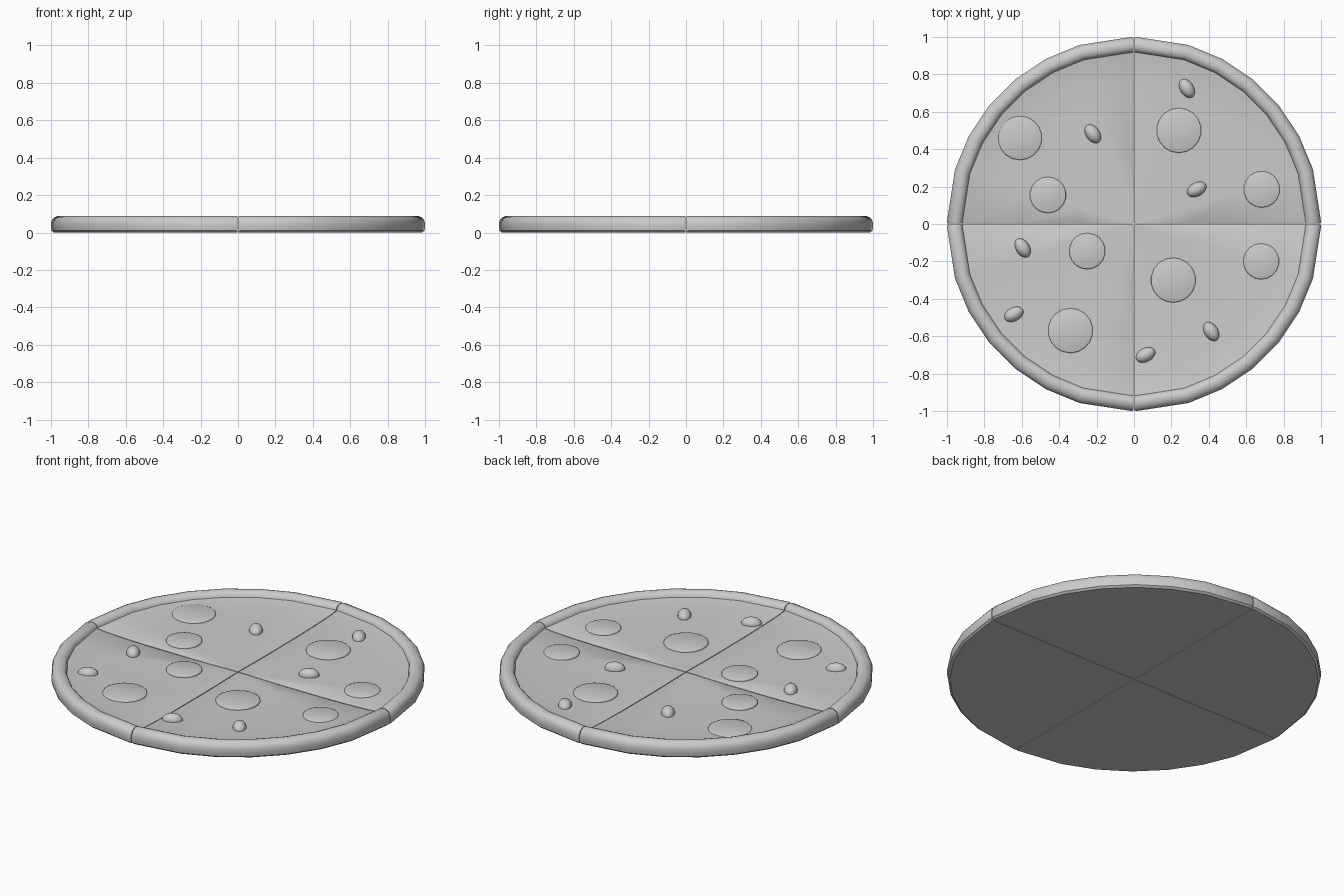
import bpy, bmesh, math
from mathutils import Matrix, Vector

if "Cube" in bpy.data.objects:
    bpy.data.objects.remove(bpy.data.objects["Cube"])

GAP = 0.002


def finish(name, bm, angle=35):
    bmesh.ops.recalc_face_normals(bm, faces=bm.faces)
    me = bpy.data.meshes.new(name)
    bm.to_mesh(me)
    bm.free()
    ob = bpy.data.objects.new(name, me)
    bpy.context.collection.objects.link(ob)
    bpy.ops.object.select_all(action='DESELECT')
    ob.select_set(True)
    bpy.context.view_layer.objects.active = ob
    bpy.ops.object.shade_smooth_by_angle(angle=math.radians(angle))
    return ob


# slice profile (radius, height): sauce surface, rolled crust, outer wall
PROFILE = [(0.30, 0.045), (0.60, 0.046), (0.78, 0.05), (0.88, 0.055), (0.917, 0.06),
           (0.921, 0.072), (0.932, 0.083), (0.948, 0.089), (0.966, 0.088), (0.984, 0.08),
           (0.995, 0.067), (1.0, 0.05), (1.0, 0.03), (0.997, 0.01), (0.985, 0.0)]
# long end segments, even ones between; doubled ends round off the cut
ANGLES = [0, 0.6, 16.9, 28.1, 39.4, 50.6, 61.9, 73.1, 89.4, 90]


def pizza_slice(name, turn):
    bm = bmesh.new()
    shift = Vector((GAP, GAP, 0))
    last = len(ANGLES) - 1
    cols = []
    for i, a in enumerate(ANGLES):
        t = math.radians(a)
        col = []
        for r, z in PROFILE:
            if i in (0, last):      # soften the crust at the cut
                if r > 0.92:
                    r -= (r - 0.92) * 0.06
                if z > 0:
                    z -= 0.003
            col.append(bm.verts.new(Vector((r * math.cos(t), r * math.sin(t), z)) + shift))
        cols.append(col)
    top = bm.verts.new(Vector((0, 0, 0.045)) + shift)
    bottom = bm.verts.new(shift)
    for a, b in zip(cols, cols[1:]):
        for j in range(len(PROFILE) - 1):
            bm.faces.new((a[j], b[j], b[j + 1], a[j + 1]))
        bm.faces.new((top, b[0], a[0]))
        bm.faces.new((bottom, a[-1], b[-1]))
    bm.faces.new([bottom, top] + cols[0])
    bm.faces.new([top, bottom] + cols[-1][::-1])
    bm.transform(Matrix.Rotation(math.radians(turn), 4, 'Z') @ Matrix.Diagonal((0.998, 0.998, 1, 1)))
    return finish(name, bm)


for k in range(4):
    pizza_slice(f"pizza_slice_{k + 1}", 90 * k)

# sausage rounds: thin discs with a softened rim
ROUNDS = [(-0.61, 0.46, 0.118), (-0.46, 0.155, 0.097), (0.24, 0.5, 0.12), (0.683, 0.185, 0.097),
          (-0.25, -0.145, 0.097), (-0.34, -0.57, 0.12), (0.21, -0.3, 0.12), (0.68, -0.2, 0.096)]
for k, (x, y, r) in enumerate(ROUNDS):
    bm = bmesh.new()
    bmesh.ops.create_cone(bm, cap_ends=True, segments=18, radius1=r, radius2=r, depth=0.024,
                          matrix=Matrix.Translation((x, y, 0.044)))
    rim = [e for e in bm.edges if all(v.co.z > 0.05 for v in e.verts)]
    bmesh.ops.bevel(bm, geom=rim, offset=0.006, segments=2, profile=0.5, affect='EDGES')
    finish(f"sausage_round_{k + 1}", bm, 50)

# olives: half-sunk ellipsoids (x, y, turn)
OLIVES = [(0.283, 0.725, -58), (-0.22, 0.482, -55), (0.335, 0.185, 28), (-0.595, -0.128, -58),
          (-0.643, -0.483, 28), (0.062, -0.7, 28), (0.413, -0.575, -58)]
for k, (x, y, turn) in enumerate(OLIVES):
    bm = bmesh.new()
    bmesh.ops.create_uvsphere(bm, u_segments=16, v_segments=10, radius=1)
    bm.transform(Matrix.Translation((x, y, 0.048)) @ Matrix.Rotation(math.radians(turn), 4, 'Z')
                 @ Matrix.Diagonal((0.056, 0.037, 0.037, 1)))
    finish(f"olive_{k + 1}", bm, 60)
